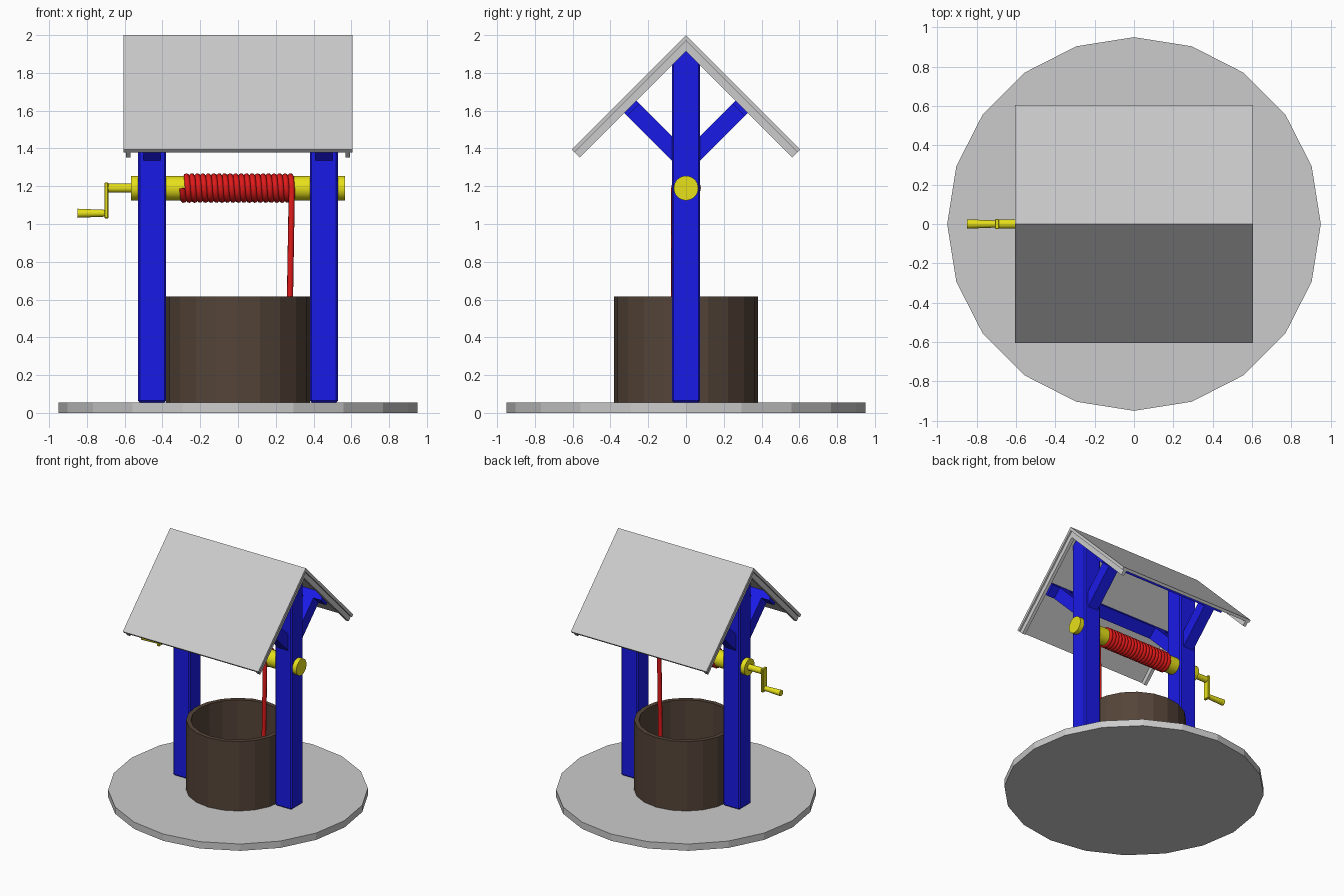
import bpy, bmesh
from math import pi, sin, cos, radians, sqrt

if "Cube" in bpy.data.objects:
    bpy.data.objects.remove(bpy.data.objects["Cube"])


def material(name, rgb):
    m = bpy.data.materials.new(name)
    m.diffuse_color = (*rgb, 1)
    m.use_nodes = True
    m.node_tree.nodes["Principled BSDF"].inputs["Base Color"].default_value = m.diffuse_color
    return m


BLUE = material("blue_paint", (0.01, 0.01, 0.8))
YELLOW = material("yellow_paint", (0.8, 0.75, 0.01))
RED = material("red_rope", (0.75, 0.01, 0.01))
BROWN = material("brown_wall", (0.09, 0.058, 0.04))


def finish(name, bm, mat):
    bmesh.ops.recalc_face_normals(bm, faces=bm.faces)
    me = bpy.data.meshes.new(name)
    bm.to_mesh(me)
    bm.free()
    ob = bpy.data.objects.new(name, me)
    bpy.context.collection.objects.link(ob)
    if mat:
        me.materials.append(mat)
    return ob


def prism(name, profile, x0, x1, mat=None, bevel=0):
    """Extrude a (y, z) outline from x0 to x1."""
    bm = bmesh.new()
    face = bm.faces.new([bm.verts.new((x0, y, z)) for y, z in profile])
    new = bmesh.ops.extrude_face_region(bm, geom=[face], use_keep_orig=True)
    verts = [v for v in new["geom"] if isinstance(v, bmesh.types.BMVert)]
    bmesh.ops.translate(bm, verts=verts, vec=(x1 - x0, 0, 0))
    ob = finish(name, bm, mat)
    if bevel:
        mod = ob.modifiers.new("chamfer", "BEVEL")
        mod.width, mod.segments = bevel, 1
    return ob


def rod(name, x0, x1, z, r0, r1, mat, sides=32):
    """Smooth rod along x."""
    bpy.ops.mesh.primitive_cone_add(vertices=sides, radius1=r0, radius2=r1, depth=x1 - x0,
                                    location=((x0 + x1) / 2, 0, z), rotation=(0, pi / 2, 0))
    ob = bpy.context.object
    ob.name = name
    ob.data.materials.append(mat)
    bpy.ops.object.shade_smooth_by_angle(angle=radians(40))
    return ob


# Round base slab
BASE = 0.055
bpy.ops.mesh.primitive_cylinder_add(vertices=20, radius=0.95, depth=BASE, location=(0, 0, BASE / 2))
bpy.context.object.name = "base_slab"

# Hollow well wall, lathed from a rectangle
bm = bmesh.new()
ring = [bm.verts.new(p) for p in ((0.38, 0, BASE), (0.38, 0, 0.615), (0.345, 0, 0.615), (0.345, 0, BASE))]
edges = [bm.edges.new((ring[i], ring[(i + 1) % 4])) for i in range(4)]
bmesh.ops.spin(bm, geom=ring + edges, cent=(0, 0, 0), axis=(0, 0, 1), angle=2 * pi, steps=20)
bmesh.ops.remove_doubles(bm, verts=bm.verts, dist=1e-4)
finish("well_wall", bm, BROWN)

# Gabled roof: thin 45 degree panels with deeper rims near both ends
TOP, REACH, PANEL, RIM = 2.0, 0.605, 0.022, 0.06


def chevron(d0, d1):
    a, b = d0 / sqrt(2), d1 / sqrt(2)
    eave = TOP - REACH
    return [(REACH - a, eave - a), (0, TOP - 2 * a), (a - REACH, eave - a),
            (b - REACH, eave - b), (0, TOP - 2 * b), (REACH - b, eave - b)]


prism("roof_panels", chevron(0, PANEL), -0.605, 0.605)

under = TOP - PANEL * sqrt(2)          # y + z on the panel underside
low, high = 1.26, 1.39                 # z - y on the brace edges


def meet(total, diff):
    return ((total - diff) / 2, (total + diff) / 2)


for side, sx in (("left", -1), ("right", 1)):
    prism(f"{side}_roof_rim", chevron(PANEL, RIM), sx * 0.568, sx * 0.593)
    # Post with pointed top
    prism(f"{side}_post", [(-0.075, BASE), (0.075, BASE), (0.075, under - 0.075),
                           (0, under), (-0.075, under - 0.075)], sx * 0.38, sx * 0.53, BLUE, 0.01)
    # Diagonal braces
    for end, sy in (("front", -1), ("back", 1)):
        outline = [(0.05, low + 0.05), meet(under, low), meet(under, high), (0.05, high + 0.05)]
        prism(f"{side}_{end}_brace", [(sy * y, z) for y, z in outline], sx * 0.41, sx * 0.5, BLUE)

# Purlins under the panels
for end, sy in (("front", -1), ("back", 1)):
    inner = under - 0.06 * sqrt(2)
    outline = [meet(under, low), meet(under, high), meet(inner, high), meet(inner, low)]
    prism(f"{end}_purlin", [(sy * y, z) for y, z in outline], -0.568, 0.568, BLUE)

# Axle and crank
AXLE = 1.19
rod("axle", -0.566, 0.566, AXLE, 0.065, 0.065, YELLOW)
rod("crank_shaft", -0.70, -0.56, AXLE, 0.024, 0.024, YELLOW, 16)
prism("crank_arm", [(-0.026, 1.03), (0.026, 1.03), (0.026, 1.22), (-0.026, 1.22)],
      -0.707, -0.686, YELLOW, 0.004)
rod("crank_handle", -0.85, -0.70, 1.057, 0.024, 0.018, YELLOW, 16)

# Rope: coil on the axle, then hanging into the well
TURNS, STEPS, R = 20, 16, 0.062
pts = []
for i in range(TURNS * STEPS + 1):
    a = 2 * pi * i / STEPS
    pts.append((-0.295 + 0.58 * i / (TURNS * STEPS), -R * cos(a), AXLE - R * sin(a)))
pts += [(0.28, -R, 0.9), (0.275, -R, 0.6), (0.27, -R, 0.3)]
cu = bpy.data.curves.new("rope", "CURVE")
cu.dimensions = "3D"
cu.bevel_depth, cu.bevel_resolution, cu.use_fill_caps = 0.0165, 2, True
sp = cu.splines.new("POLY")
sp.points.add(len(pts) - 1)
for p, co in zip(sp.points, pts):
    p.co = (*co, 1)
rope = bpy.data.objects.new("rope", cu)
bpy.context.collection.objects.link(rope)
cu.materials.append(RED)
bpy.ops.object.select_all(action="DESELECT")
rope.select_set(True)
bpy.context.view_layer.objects.active = rope
bpy.ops.object.convert(target="MESH")
bpy.ops.object.shade_smooth_by_angle(angle=radians(50))
